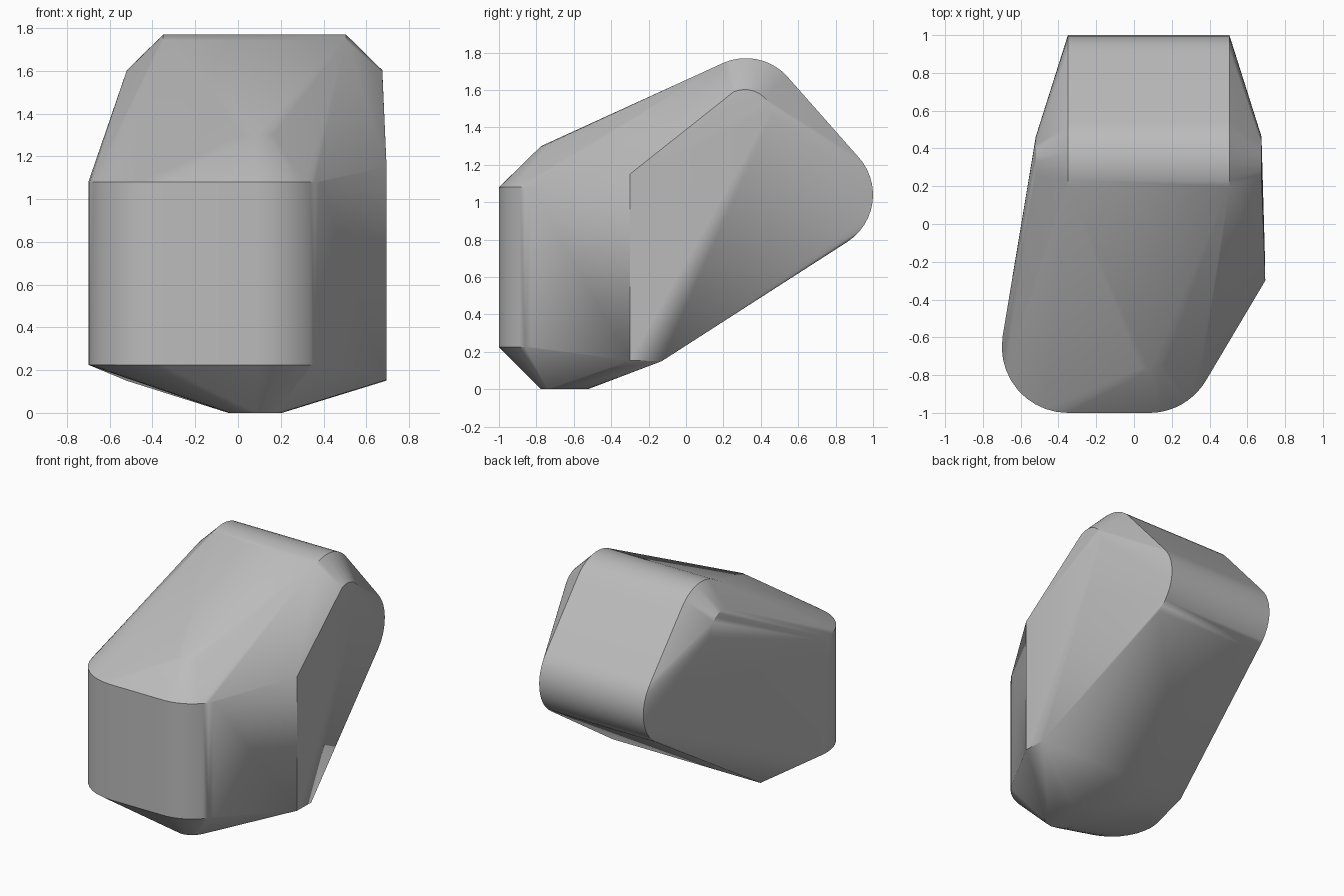
import bpy, bmesh
from math import sin, cos, radians, pi

cube = bpy.data.objects.get("Cube")
if cube:
    bpy.data.objects.remove(cube, do_unlink=True)


def arc(cx, cy, r, start, end, steps=10):
    """Points on a circle between two angles in degrees."""
    angles = [radians(start + (end - start) * i / steps) for i in range(steps + 1)]
    return [(cx + r * cos(a), cy + r * sin(a)) for a in angles]


points = []

# Upright front wall with two rounded corners
footprint = arc(-0.35, -0.65, 0.35, 171, 270) + arc(0.08, -0.65, 0.35, 270, 329)
for x, y in footprint:
    points += [(x, y, 0.225), (x, y, 1.08)]

# Side corner of the wall
points += [(0.695, -0.3, 0.155), (0.695, -0.3, 1.15)]

# Small flat base and the brow above the wall
for x, y in arc(0.08, -0.65, 0.125, 0, 360, 16):
    points += [(x, y, 0), (x, y, 1.3)]

# Lower edge of the sloping underside
points += [(-0.52, -0.13, 0.15), (0.692, -0.13, 0.15)]

# Rounded top and back rolls spanning the width
rolls = arc(0.32, 1.47, 0.3, 114, 44) + arc(0.7, 1.04, 0.3, 44, -57, 12)
for x in (-0.35, 0.505):
    points += [(x, y, z) for y, z in rolls]

# Smaller rounded shoulders on both sides
for x in (-0.52, 0.675):
    points += [(x, y, z) for y, z in arc(0.315, 1.455, 0.148, 114, 0, 8)]

# Wrap the guide points into one solid block
bm = bmesh.new()
for p in points:
    bm.verts.new(p)
bmesh.ops.remove_doubles(bm, verts=bm.verts[:], dist=0.0005)
hull = bmesh.ops.convex_hull(bm, input=bm.verts[:])
loose = {v for v in hull["geom_interior"] + hull["geom_unused"]
         if isinstance(v, bmesh.types.BMVert)}
bmesh.ops.delete(bm, geom=list(loose), context="VERTS")
bmesh.ops.dissolve_limit(bm, angle_limit=radians(0.5), verts=bm.verts[:], edges=bm.edges[:])
bmesh.ops.recalc_face_normals(bm, faces=bm.faces[:])

mesh = bpy.data.meshes.new("faceted_block")
bm.to_mesh(mesh)
bm.free()
block = bpy.data.objects.new("faceted_block", mesh)
bpy.context.collection.objects.link(block)

# Plain grey surface
grey = bpy.data.materials.new("plain_grey")
grey.use_nodes = True
colour = (0.5, 0.5, 0.5, 1)
grey.diffuse_color = colour
grey.node_tree.nodes["Principled BSDF"].inputs["Base Color"].default_value = colour
mesh.materials.append(grey)

# Smooth the rounds and keep the facet edges crisp
bpy.ops.object.select_all(action="DESELECT")
block.select_set(True)
bpy.context.view_layer.objects.active = block
bpy.ops.object.shade_smooth_by_angle(angle=radians(30))
